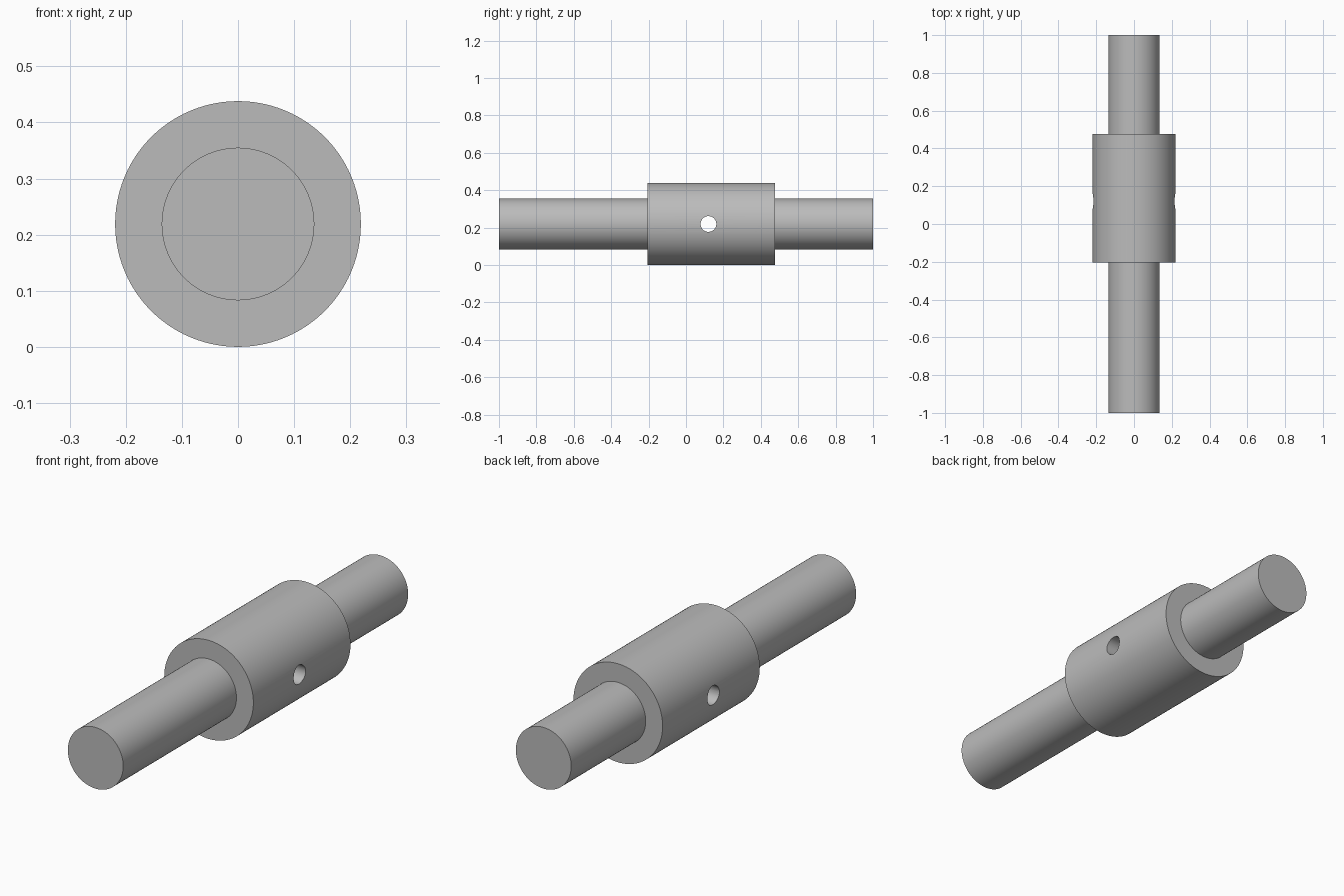
import bpy, bmesh, math
from mathutils import Matrix

cube = bpy.data.objects.get("Cube")
if cube:
    bpy.data.objects.remove(cube, do_unlink=True)

SEGMENTS = 96
COLLAR_R = 0.219
SHAFT_R = 0.136
HOLE_R = 0.042
COLLAR_FRONT, COLLAR_BACK = -0.205, 0.477
HOLE_Y = 0.12

steel = bpy.data.materials.new("steel grey")
steel.use_nodes = True
grey = (0.5, 0.5, 0.5, 1)
steel.diffuse_color = grey
steel.node_tree.nodes["Principled BSDF"].inputs["Base Color"].default_value = grey


def make_object(name, bm):
    bmesh.ops.recalc_face_normals(bm, faces=bm.faces)
    mesh = bpy.data.meshes.new(name)
    bm.to_mesh(mesh)
    bm.free()
    mesh.materials.append(steel)
    obj = bpy.data.objects.new(name, mesh)
    bpy.context.collection.objects.link(obj)
    return obj


# Stepped shaft: (radius, y) profile turned around the long axis
profile = [(0, -1), (SHAFT_R, -1), (SHAFT_R, COLLAR_FRONT), (COLLAR_R, COLLAR_FRONT),
           (COLLAR_R, COLLAR_BACK), (SHAFT_R, COLLAR_BACK), (SHAFT_R, 1), (0, 1)]
bm = bmesh.new()
verts = [bm.verts.new((r, y, COLLAR_R)) for r, y in profile]
edges = [bm.edges.new(pair) for pair in zip(verts, verts[1:])]
bmesh.ops.spin(bm, geom=verts + edges, cent=(0, 0, COLLAR_R), axis=(0, 1, 0),
               angle=math.tau, steps=SEGMENTS, use_duplicate=False)
bmesh.ops.remove_doubles(bm, verts=bm.verts, dist=0.0001)
shaft = make_object("shaft_with_collar", bm)

# Cross hole drilled through the collar from side to side
bm = bmesh.new()
bmesh.ops.create_cone(bm, cap_ends=True, segments=48, radius1=HOLE_R, radius2=HOLE_R, depth=1,
                      matrix=Matrix.Translation((0, HOLE_Y, COLLAR_R)) @ Matrix.Rotation(math.pi / 2, 4, "Y"))
drill = make_object("hole_cutter", bm)
drill.hide_render = True

cut = shaft.modifiers.new("cross_hole", "BOOLEAN")
cut.operation = "DIFFERENCE"
cut.solver = "EXACT"
cut.object = drill

bpy.ops.object.select_all(action="DESELECT")
shaft.select_set(True)
bpy.context.view_layer.objects.active = shaft
bpy.ops.object.modifier_apply(modifier=cut.name)
bpy.data.objects.remove(drill, do_unlink=True)
bpy.ops.object.shade_smooth_by_angle(angle=math.radians(30))
